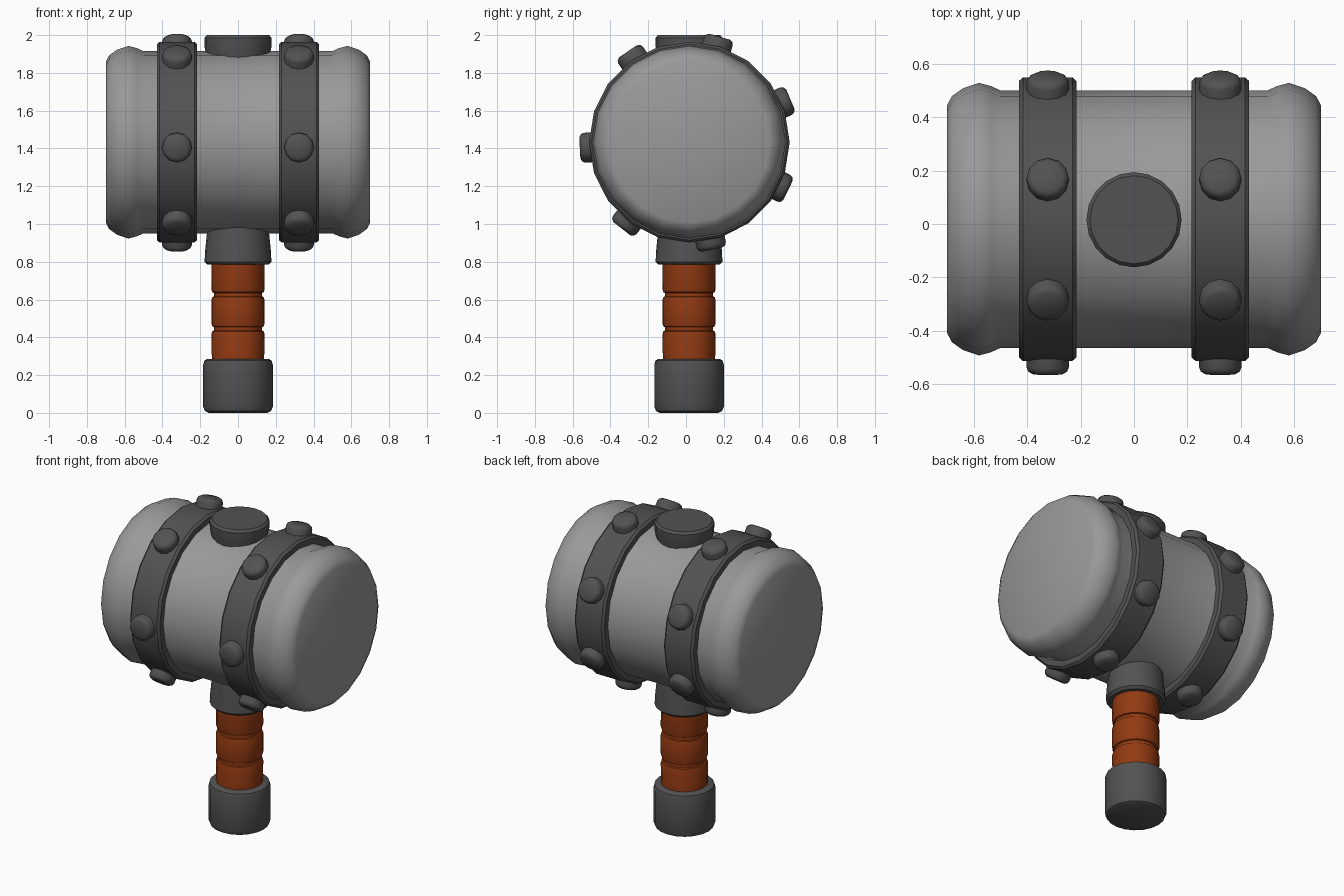
import bpy, bmesh, math
from mathutils import Vector

if "Cube" in bpy.data.objects:
    bpy.data.objects.remove(bpy.data.objects["Cube"])

CY, CZ = 0.018, 1.433      # centre line of the hammer head


def material(name, rgb):
    m = bpy.data.materials.new(name)
    m.diffuse_color = (*rgb, 1)
    m.use_nodes = True
    m.node_tree.nodes["Principled BSDF"].inputs["Base Color"].default_value = m.diffuse_color
    return m


STEEL = material("light_steel", (0.32, 0.32, 0.32))
IRON = material("dark_iron", (0.085, 0.085, 0.085))
GRIP = material("brown_leather", (0.29, 0.042, 0.006))


def lathe(name, profile, mat, loc, axis, sides=20, closed=False):
    """Revolve (radius, height) points round an axis; open profiles get end caps."""
    bm = bmesh.new()
    rings = []
    for r, h in profile:
        rings.append([bm.verts.new((r * math.cos(2 * math.pi * i / sides),
                                    r * math.sin(2 * math.pi * i / sides), h))
                      for i in range(sides)])
    pairs = list(zip(rings, rings[1:]))
    if closed:
        pairs.append((rings[-1], rings[0]))
    else:
        bm.faces.new(rings[0])
        bm.faces.new(rings[-1])
    for a, b in pairs:
        for i in range(sides):
            j = (i + 1) % sides
            bm.faces.new((a[i], a[j], b[j], b[i]))
    bmesh.ops.recalc_face_normals(bm, faces=bm.faces)
    me = bpy.data.meshes.new(name)
    bm.to_mesh(me)
    bm.free()
    me.shade_smooth()
    me.set_sharp_from_angle(angle=math.radians(40))
    me.materials.append(mat)
    ob = bpy.data.objects.new(name, me)
    ob.location = loc
    ob.rotation_euler = Vector(axis).to_track_quat('Z', 'Y').to_euler()
    bpy.context.collection.objects.link(ob)
    return ob


UP, ALONG = (0, 0, 1), (1, 0, 0)

# Head: barrel with flared, rounded ends
half = [(0.482, 0.50), (0.498, 0.535), (0.51, 0.58), (0.49, 0.64),
        (0.46, 0.682), (0.425, 0.70)]
lathe("head", [(r, -h) for r, h in reversed(half)] + half, STEEL, (0, CY, CZ), ALONG)

# Two iron bands, each with a ring of seven studs
stud_angles = (183, 232, 282, 334, 23, 74, 124)
for side, x in (("left", -0.323), ("right", 0.323)):
    w = 0.107
    lathe(side + "_band", [(0.46, -w), (0.518, -w), (0.531, -w + 0.015),
                           (0.531, w - 0.015), (0.518, w), (0.46, w)],
          IRON, (x, CY, CZ), ALONG, closed=True)
    for n, deg in enumerate(stud_angles):
        a = math.radians(deg)
        lathe(f"{side}_stud_{n + 1}",
              [(0.079, 0.49), (0.079, 0.556), (0.073, 0.571), (0.056, 0.581)],
              IRON, (x, CY, CZ), (0, math.cos(a), math.sin(a)), sides=12)

# Cap on top of the head and collar below it
base = (0, 0.016, 0)
lathe("top_cap", [(0.155, 1.84), (0.176, 1.93), (0.178, 1.985), (0.165, 2.0)],
      IRON, base, UP)
lathe("collar", [(0.162, 0.785), (0.177, 0.80), (0.174, 0.86), (0.16, 1.0)],
      IRON, base, UP)

# Grip with two grooves, and the pommel
grip = [(0.138, 0.26)]
for z in (0.445, 0.626):
    grip += [(0.141, z - 0.03), (0.136, z - 0.013), (0.128, z - 0.009),
             (0.128, z + 0.009), (0.136, z + 0.013), (0.141, z + 0.03)]
grip += [(0.139, 0.82)]
lathe("grip", grip, GRIP, base, UP)
lathe("pommel", [(0.155, 0.0), (0.175, 0.01), (0.184, 0.032), (0.184, 0.255),
                 (0.178, 0.277), (0.162, 0.286)], IRON, base, UP)
